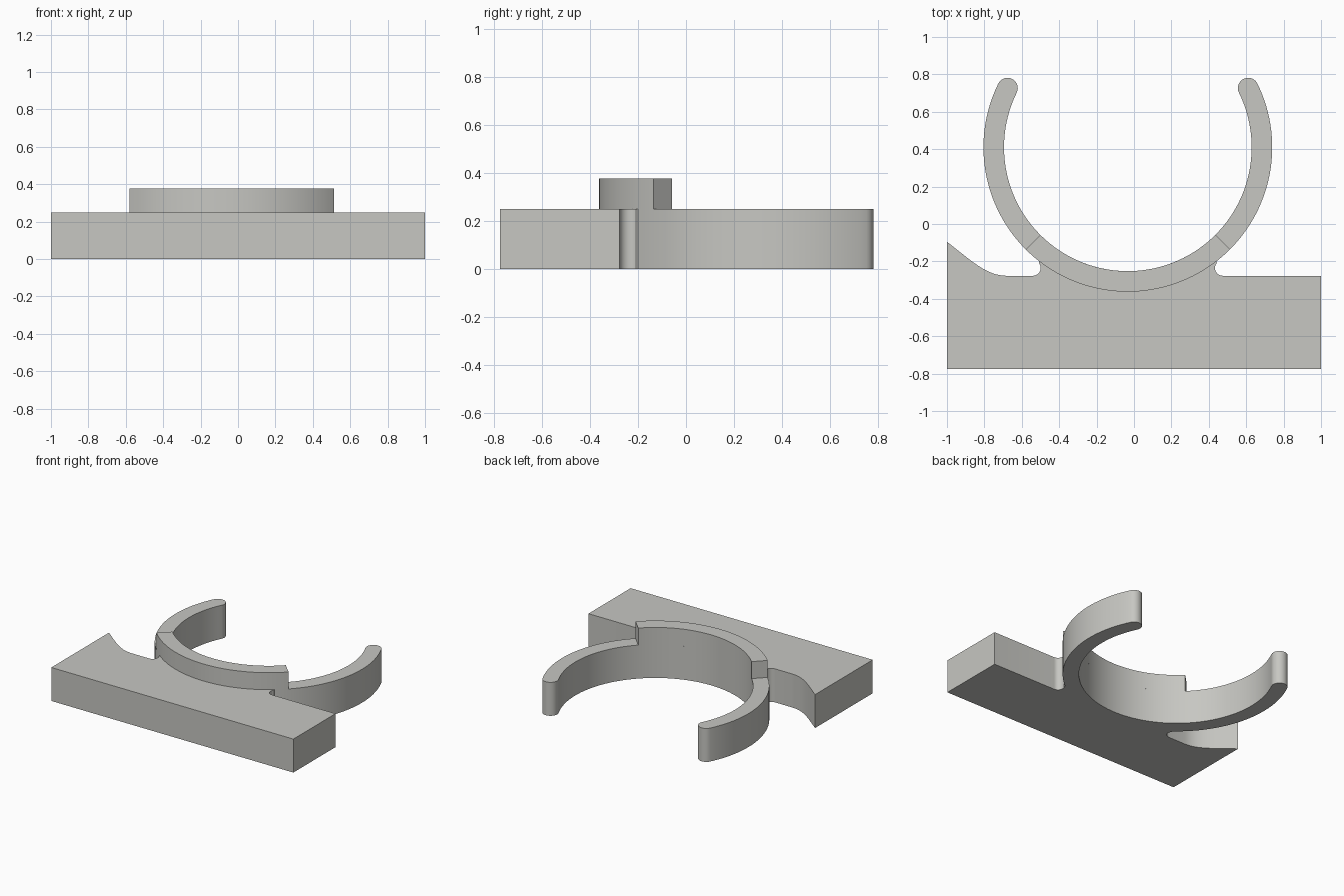
import bpy, bmesh
from math import sin, cos, radians

if "Cube" in bpy.data.objects:
    bpy.data.objects.remove(bpy.data.objects["Cube"])

CX, CY = -0.033, 0.41          # ring centre
R_OUT, R_IN = 0.772, 0.662
R_MID, R_TIP = (R_OUT + R_IN) / 2, (R_OUT - R_IN) / 2
HEIGHT, RIM_TOP = 0.25, 0.377
TIP = 26.2                     # angle of the arm ends

grey = bpy.data.materials.new("light_grey")
grey.use_nodes = True
colour = (0.57, 0.57, 0.54, 1)
grey.diffuse_color = colour
grey.node_tree.nodes["Principled BSDF"].inputs["Base Color"].default_value = colour


def arc(cx, cy, r, start, end, steps):
    angles = [radians(start + (end - start) * i / steps) for i in range(steps + 1)]
    return [(cx + r * cos(a), cy + r * sin(a)) for a in angles]


def ring(r, start, end, steps):
    return arc(CX, CY, r, start, end, steps)


def tip(angle, start):
    a = radians(angle)
    return arc(CX + R_MID * cos(a), CY + R_MID * sin(a), R_TIP, start, start + 180, 14)[1:-1]


def bezier(p, q, r, s, steps):
    pts = []
    for i in range(steps + 1):
        t = i / steps
        w = ((1 - t) ** 3, 3 * t * (1 - t) ** 2, 3 * t * t * (1 - t), t ** 3)
        pts.append(tuple(sum(k * v[n] for k, v in zip(w, (p, q, r, s))) for n in (0, 1)))
    return pts


def extrude(name, outline, low, high):
    bm = bmesh.new()
    face = bm.faces.new([bm.verts.new((x, y, low)) for x, y in outline])
    top = bmesh.ops.extrude_face_region(bm, geom=[face], use_keep_orig=True)
    verts = [v for v in top["geom"] if isinstance(v, bmesh.types.BMVert)]
    bmesh.ops.translate(bm, vec=(0, 0, high - low), verts=verts)
    bmesh.ops.recalc_face_normals(bm, faces=bm.faces)
    caps = [f for f in bm.faces if len(f.verts) > 4]
    bmesh.ops.triangulate(bm, faces=caps, ngon_method='EAR_CLIP')
    mesh = bpy.data.meshes.new(name)
    bm.to_mesh(mesh)
    bm.free()
    mesh.materials.append(grey)
    obj = bpy.data.objects.new(name, mesh)
    bpy.context.collection.objects.link(obj)
    bpy.ops.object.select_all(action='DESELECT')
    obj.select_set(True)
    bpy.context.view_layer.objects.active = obj
    bpy.ops.object.shade_smooth_by_angle(angle=radians(30))
    return obj


# Base block, rounded notches and open clip arms as one outline
outline = [(-1, -0.775), (1, -0.775), (1, -0.277)]
outline += arc(0.475, -0.235, 0.042, 270, 140, 10)
outline += ring(R_OUT, -52.2, TIP, 32)
outline += tip(TIP, TIP)
outline += ring(R_IN, TIP, -180 - TIP, 96)
outline += tip(180 - TIP, -TIP)
outline += ring(R_OUT, 180 - TIP, 232.2, 32)
outline += arc(-0.541, -0.235, 0.042, 40, -90, 10)
# Swept flare on the right end of the block
outline += bezier((-0.68, -0.277), (-0.79, -0.277), (-0.87, -0.195), (-1, -0.095), 16)
extrude("clip_body", outline, 0, HEIGHT)

# Raised quarter rim on the front of the ring
rim = ring(R_OUT, 225, 315, 40) + ring(R_IN, 315, 225, 40)
extrude("raised_rim", rim, HEIGHT, RIM_TOP)
